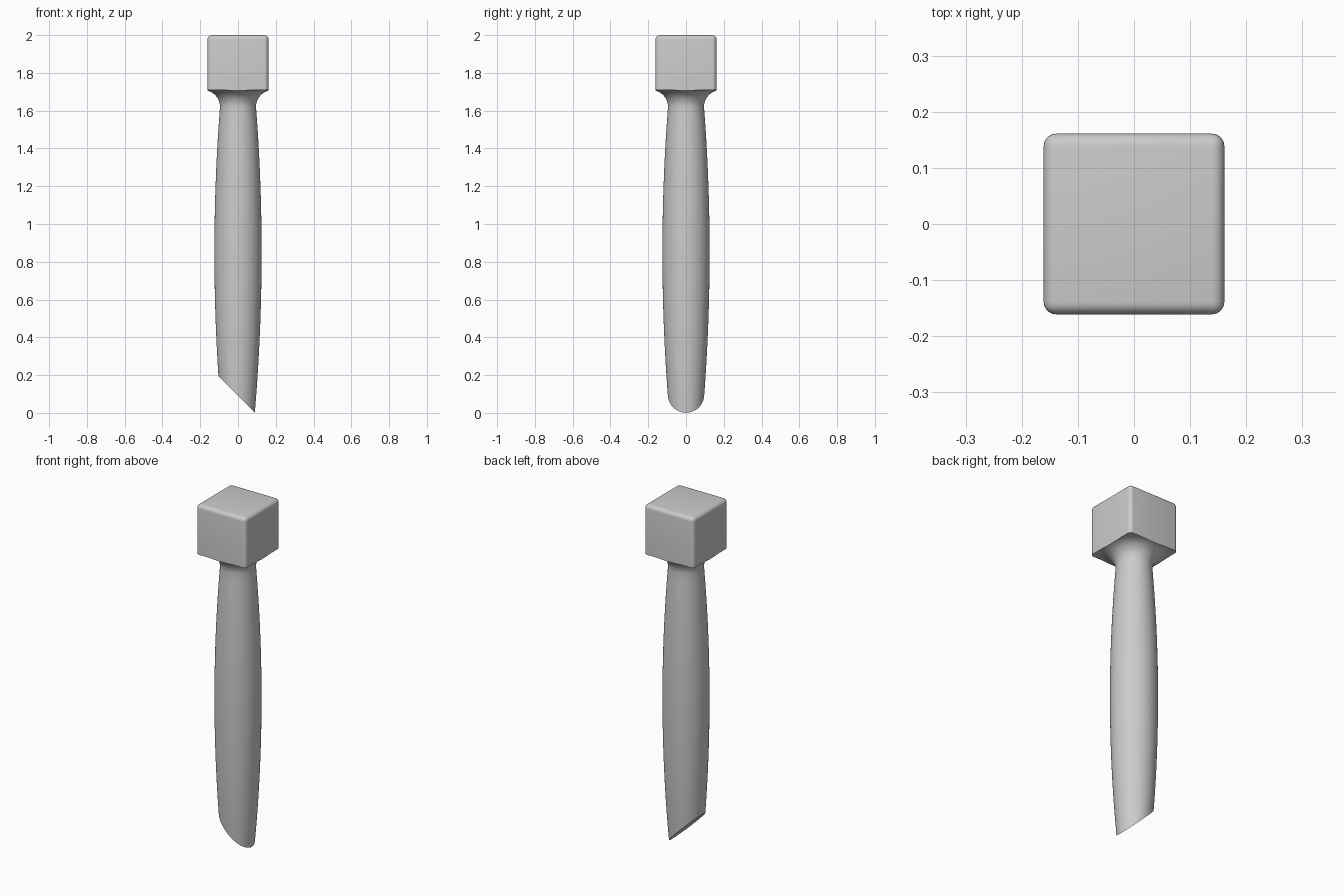
import bpy, bmesh, math

cube = bpy.data.objects.get("Cube")
if cube:
    bpy.data.objects.remove(cube, do_unlink=True)

# Single grey material
grey = bpy.data.materials.new("plain grey")
grey.use_nodes = True
GREY = (0.6, 0.6, 0.6, 1)
grey.diffuse_color = GREY
grey.node_tree.nodes["Principled BSDF"].inputs["Base Color"].default_value = GREY

HALF = 0.161      # half width of the head
BASE = 1.71       # underside of the head
NECK = 1.62       # where the flare starts
SEGMENTS = 96


def finish(bm, name):
    bmesh.ops.recalc_face_normals(bm, faces=bm.faces)
    mesh = bpy.data.meshes.new(name)
    bm.to_mesh(mesh)
    bm.free()
    obj = bpy.data.objects.new(name, mesh)
    bpy.context.collection.objects.link(obj)
    mesh.materials.append(grey)
    bpy.ops.object.select_all(action='DESELECT')
    obj.select_set(True)
    bpy.context.view_layer.objects.active = obj
    bpy.ops.object.shade_smooth_by_angle(angle=math.radians(35))
    return obj


def trim(bm, point, normal):
    """Cut away everything on the normal side and cap the opening."""
    geom = bm.verts[:] + bm.edges[:] + bm.faces[:]
    cut = bmesh.ops.bisect_plane(bm, geom=geom, plane_co=point, plane_no=normal,
                                 clear_outer=True)["geom_cut"]
    edges = [e for e in cut if isinstance(e, bmesh.types.BMEdge)]
    if edges:
        bmesh.ops.contextual_create(bm, geom=edges)


# Head: block with rounded top and upright edges, sharp underside
bm = bmesh.new()
bmesh.ops.create_cube(bm, size=1)
for v in bm.verts:
    v.co.x *= 2 * HALF
    v.co.y *= 2 * HALF
    v.co.z = 2.0 if v.co.z > 0 else BASE
rounded = [e for e in bm.edges if max(v.co.z for v in e.verts) > BASE + 0.1]
bmesh.ops.bevel(bm, geom=rounded, offset=0.022, segments=5, profile=0.5,
                affect='EDGES')
finish(bm, "head")

# Handle: bulging shaft with a concave flare under the head
def shaft_radius(z):
    return 0.125 - 0.05 * (z - 0.85) ** 2

profile = []
for i in range(33):
    z = -0.05 + (NECK + 0.05) * i / 32
    profile.append((shaft_radius(z), z))
neck_radius = shaft_radius(NECK)
flare = BASE - NECK
for i in range(1, 13):
    a = math.radians(90) * i / 12
    profile.append((neck_radius + flare * (1 - math.cos(a)),
                    NECK + flare * math.sin(a)))

bm = bmesh.new()
rings = []
for r, z in profile:
    rings.append([bm.verts.new((r * math.cos(t), r * math.sin(t), z))
                  for t in (math.tau * k / SEGMENTS for k in range(SEGMENTS))])
for low, high in zip(rings, rings[1:]):
    for k in range(SEGMENTS):
        n = (k + 1) % SEGMENTS
        bm.faces.new((low[k], low[n], high[n], high[k]))
bm.faces.new(rings[-1])
bm.faces.new(rings[0][::-1])

# Slanted foot, and flare trimmed flush with the head's sides
trim(bm, (0.09, 0, 0), (-1, 0, -1))
for normal in ((1, 0, 0), (-1, 0, 0), (0, 1, 0), (0, -1, 0)):
    trim(bm, [c * HALF for c in normal], normal)
finish(bm, "handle")
